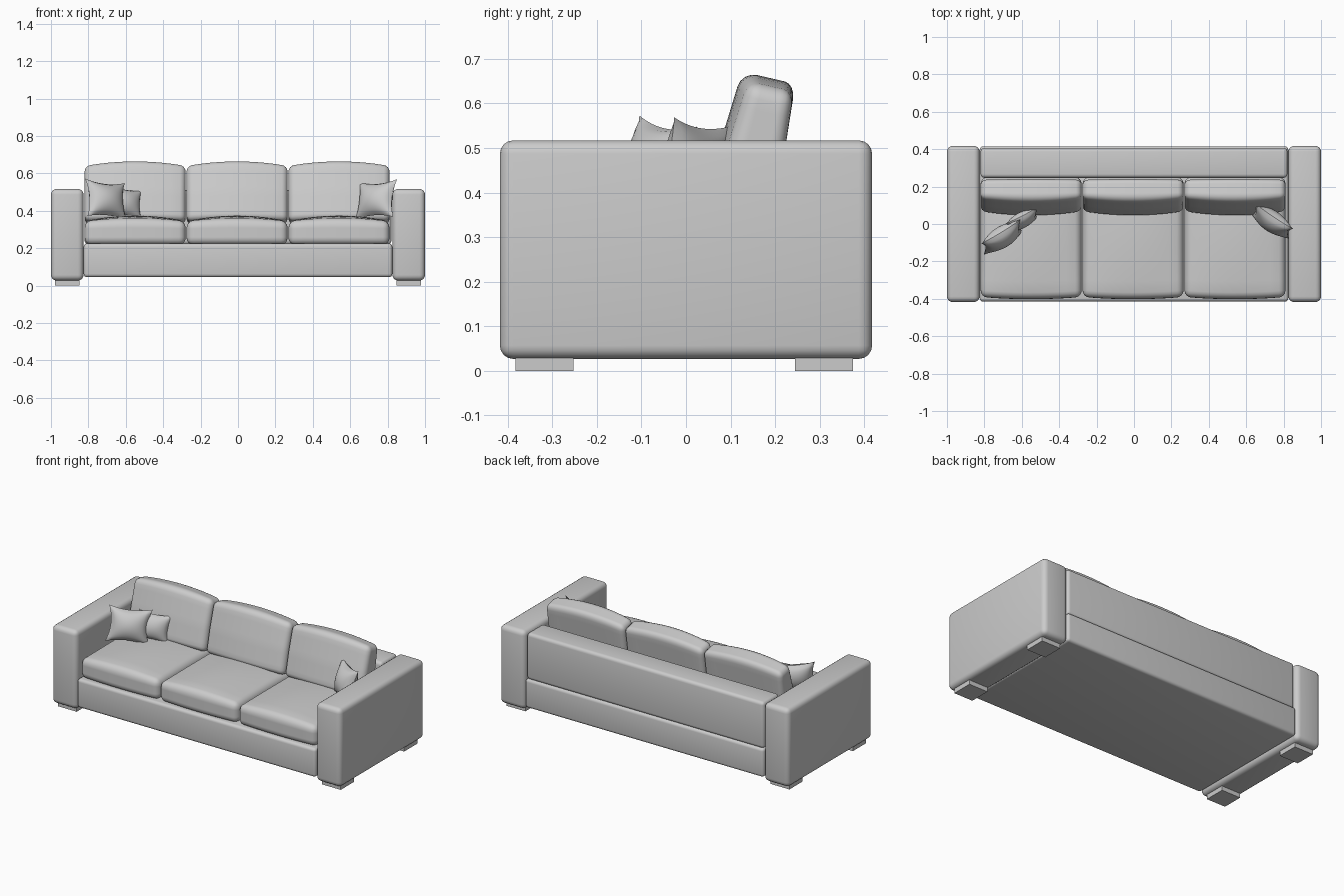
import bpy, bmesh, math
from mathutils import Vector, Matrix

if "Cube" in bpy.data.objects:
    bpy.data.objects.remove(bpy.data.objects["Cube"], do_unlink=True)

fabric = bpy.data.materials.new("light_grey")
fabric.use_nodes = True
grey = (0.6, 0.6, 0.6, 1)
fabric.diffuse_color = grey
fabric.node_tree.nodes["Principled BSDF"].inputs["Base Color"].default_value = grey


def finish(name, bm, matrix, smooth=True):
    bmesh.ops.recalc_face_normals(bm, faces=bm.faces)
    mesh = bpy.data.meshes.new(name)
    bm.to_mesh(mesh)
    bm.free()
    mesh.materials.append(fabric)
    obj = bpy.data.objects.new(name, mesh)
    bpy.context.collection.objects.link(obj)
    obj.matrix_world = matrix
    if smooth:
        bpy.ops.object.select_all(action="DESELECT")
        obj.select_set(True)
        bpy.context.view_layer.objects.active = obj
        bpy.ops.object.shade_smooth_by_angle(angle=math.radians(40))
    return obj


def box(name, centre, size, radius=0, shape=None, tilt=0):
    """Rounded box; shape(u, v, w) gives an offset from coordinates in -1..1."""
    bm = bmesh.new()
    bmesh.ops.create_cube(bm, size=1)
    bmesh.ops.scale(bm, vec=size, verts=bm.verts)
    if radius:
        bmesh.ops.bevel(bm, geom=bm.edges[:], offset=radius, segments=4,
                        profile=0.5, affect="EDGES")
    if shape:
        long_edges = [e for e in bm.edges if e.calc_length() > radius * 1.2]
        bmesh.ops.subdivide_edges(bm, edges=long_edges, cuts=9, use_grid_fill=True)
        for v in bm.verts:
            v.co += Vector(shape(*(2 * c / s for c, s in zip(v.co, size))))
    matrix = Matrix.Translation(centre) @ Matrix.Rotation(tilt, 4, "X")
    return finish(name, bm, matrix, radius > 0)


def bow(t):
    return max(0, 1 - t * t)


def seat_shape(u, v, w):
    # Crowned top and a softly bulging front
    top = max(w, 0)
    front = max(-v, 0)
    return (0, -0.012 * front * bow(u), 0.03 * top * bow(u) * (0.45 + 0.55 * bow(v)))


def back_shape(u, v, w):
    # Bulging front face, arched top, thinner towards the top
    front = max(-v, 0)
    return (0, -0.022 * front * bow(u) - 0.012 * v * max(w, 0),
            0.022 * max(w, 0) * bow(u))


def pillow(name, centre, width, height, thickness, turn, lean, roll):
    bm = bmesh.new()
    for side in (-1, 1):
        made = bmesh.ops.create_grid(bm, x_segments=16, y_segments=16, size=1)["verts"]
        for vert in made:
            u, v = vert.co.x, vert.co.y
            vert.co = (u * width / 2 * (1 - 0.17 * bow(v)),
                       side * thickness / 2 * (bow(u) * bow(v)) ** 0.6,
                       v * height / 2 * (1 - 0.17 * bow(u)))
    bmesh.ops.remove_doubles(bm, verts=bm.verts, dist=0.0001)
    rot = [Matrix.Rotation(math.radians(a), 4, axis)
           for a, axis in ((turn, "Z"), (lean, "X"), (roll, "Y"))]
    finish(name, bm, Matrix.Translation(centre) @ rot[0] @ rot[1] @ rot[2])


# Frame: base and rear panel
box("base", (0, 0, 0.135), (1.65, 0.83, 0.18), 0.018)
box("back_panel", (0, 0.327, 0.365), (1.64, 0.16, 0.29), 0.02)

# Arms and feet
for side, label in ((-1, "right"), (1, "left")):
    box(label + "_arm", (side * 0.913, 0, 0.272), (0.174, 0.835, 0.49), 0.03)
    for y, end in ((-0.317, "front"), (0.31, "back")):
        box(f"{end}_{label}_foot", (side * 0.913, y, 0.018), (0.13, 0.13, 0.036))

# Seat and back cushions
for i, label in enumerate(("right", "middle", "left")):
    x = (i - 1) * 0.545 - 0.005
    box(label + "_seat_cushion", (x, -0.07, 0.282), (0.54, 0.64, 0.125), 0.035, seat_shape)
    box(label + "_back_cushion", (x, 0.157, 0.485), (0.54, 0.125, 0.305), 0.03,
        back_shape, math.radians(-13))

# Scatter pillows
pillow("right_pillow", (-0.705, -0.07, 0.46), 0.25, 0.21, 0.11, 33, -16, 6)
pillow("small_pillow", (-0.6, 0.02, 0.445), 0.2, 0.17, 0.08, 30, -16, 10)
pillow("left_pillow", (0.737, 0.015, 0.46), 0.25, 0.21, 0.11, -35, -16, -4)
